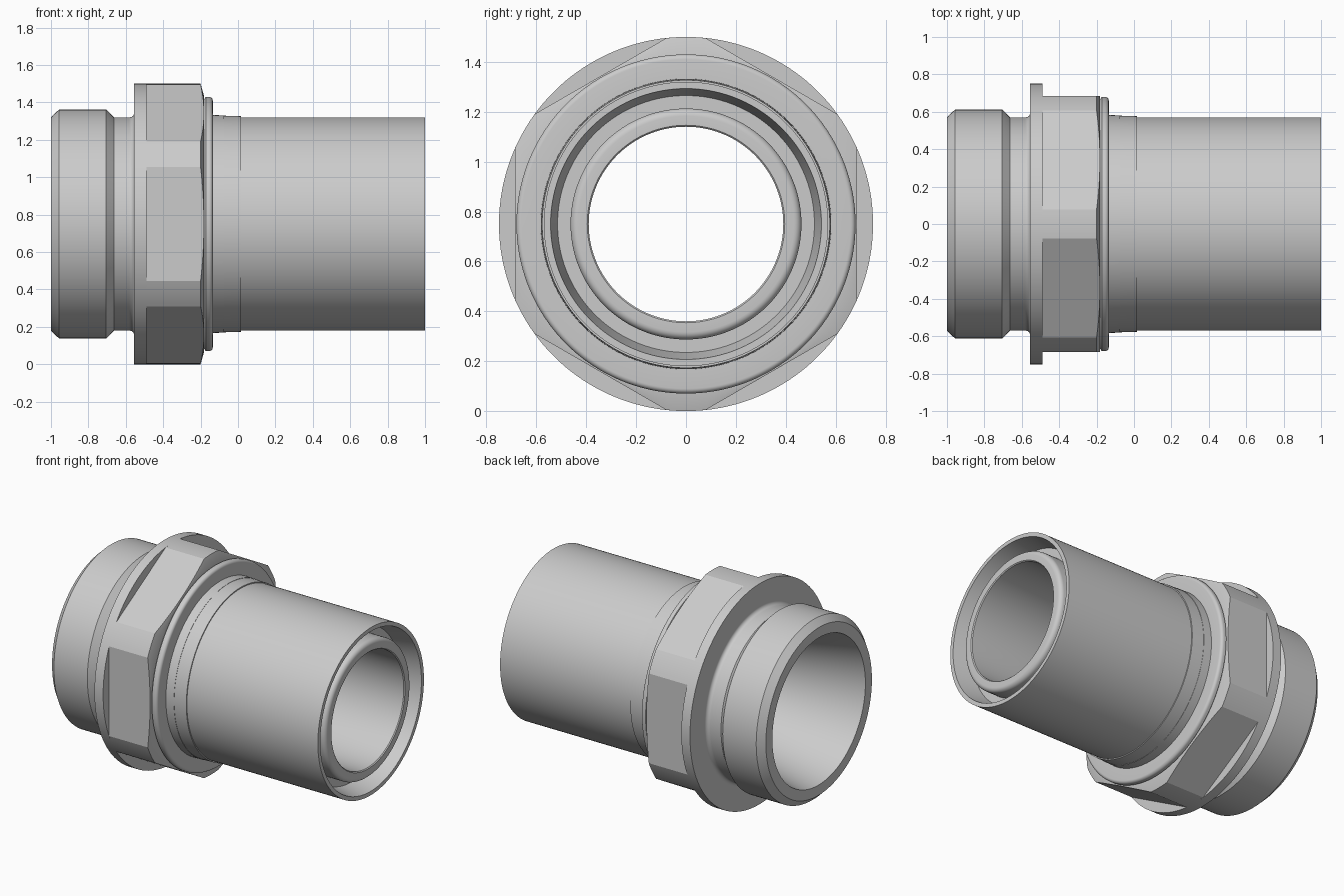
import bpy, bmesh, math

if "Cube" in bpy.data.objects:
    bpy.data.objects.remove(bpy.data.objects["Cube"])

AXIS_Z = 0.75      # height of the centre line
SEG = 180          # two degrees per segment
R_MAX = 0.75       # flange radius and hexagon corner radius
R_FLAT = 0.685     # hexagon half width across flats

metal = bpy.data.materials.new("light_grey_metal")
metal.diffuse_color = (0.6, 0.6, 0.6, 1)
metal.use_nodes = True
metal.node_tree.nodes["Principled BSDF"].inputs["Base Color"].default_value = metal.diffuse_color


def arc(cx, cr, rad, a0, a1, steps=6):
    """Rounded profile corner as (x, radius) points."""
    out = []
    for i in range(steps + 1):
        a = math.radians(a0 + (a1 - a0) * i / steps)
        out.append((cx + rad * math.cos(a), cr + rad * math.sin(a)))
    return out


def sweep(name, profile_at):
    """Sweep a profile (function of angle) around the x axis."""
    bm = bmesh.new()
    cols = []
    for j in range(SEG):
        t = 2 * math.pi * j / SEG
        cols.append([bm.verts.new((x, r * math.cos(t), AXIS_Z + r * math.sin(t)))
                     for x, r in profile_at(t)])
    for j in range(SEG):
        a, b = cols[j], cols[(j + 1) % SEG]
        for i in range(len(a) - 1):
            bm.faces.new((a[i], b[i], b[i + 1], a[i + 1]))
    bmesh.ops.remove_doubles(bm, verts=bm.verts, dist=1e-5)
    me = bpy.data.meshes.new(name)
    bm.to_mesh(me)
    bm.free()
    me.materials.append(metal)
    ob = bpy.data.objects.new(name, me)
    bpy.context.collection.objects.link(ob)
    bpy.ops.object.select_all(action='DESELECT')
    ob.select_set(True)
    bpy.context.view_layer.objects.active = ob
    bpy.ops.object.shade_smooth_by_angle(angle=math.radians(20))
    return ob


# Spigot tube: outer wall, flared rim, groove, inner sleeve
spigot = [(-0.135, 0.582), (-0.075, 0.581), (-0.075, 0.579), (0.015, 0.577),
          (0.015, 0.57), (1.0, 0.57), (1.0, 0.543), (0.86, 0.515), (0.86, 0.463)]
spigot += arc(0.95, 0.433, 0.03, 90, 0)
spigot += [(0.98, 0.396), (0.974, 0.39)]

# Bore, tapered seat and threaded end with chamfers, up to the neck
threaded = [(-0.48, 0.39), (-1.0, 0.5), (-1.0, 0.57), (-0.957, 0.612),
            (-0.705, 0.612), (-0.663, 0.57), (-0.58, 0.57)]
body = spigot + threaded
sweep("tube_body", lambda t: body)

# Flange disc with a filleted root
flange = arc(-0.58, 0.595, 0.025, -90, 0) + [(-0.555, R_MAX), (-0.49, R_MAX), (-0.49, 0.68)]
sweep("flange", lambda t: flange)


# Hexagon with turned corners and a conical chamfer
def hexagon(t):
    a = (t + math.pi / 6) % (math.pi / 3) - math.pi / 6
    r = min(R_MAX, R_FLAT / math.cos(a))
    k = (R_MAX - r) / (R_MAX - R_FLAT)
    return [(-0.49, r), (-0.2 + 0.018 * k, r), (-0.181, 0.683), (-0.181, 0.665)]


sweep("hexagon_nut", hexagon)

# Rounded collar beside the hexagon
collar = [(-0.181, 0.668), (-0.172, 0.68)] + arc(-0.155, 0.66, 0.02, 90, 0) + [(-0.135, 0.582)]
sweep("collar", lambda t: collar)
